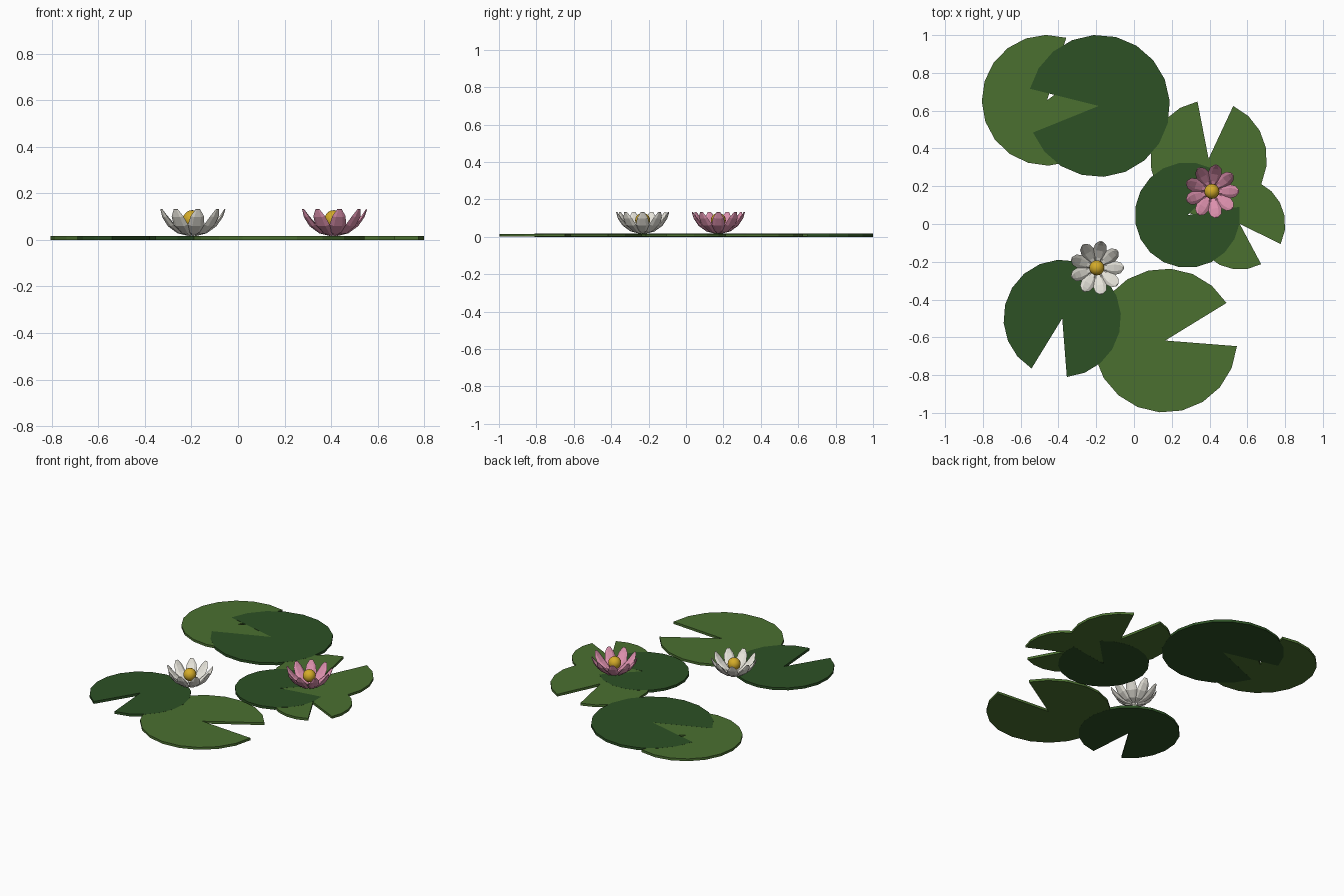
import bpy, bmesh, math
from mathutils import Vector

if "Cube" in bpy.data.objects:
    bpy.data.objects.remove(bpy.data.objects["Cube"])


def material(name, rgb):
    m = bpy.data.materials.new(name)
    m.diffuse_color = (*rgb, 1)
    m.use_nodes = True
    m.node_tree.nodes["Principled BSDF"].inputs["Base Color"].default_value = m.diffuse_color
    return m


LIGHT = material("light leaf green", (0.070, 0.160, 0.030))
DARK = material("dark leaf green", (0.026, 0.082, 0.018))
WHITE = material("petal white", (0.80, 0.78, 0.71))
PINK = material("petal pink", (0.72, 0.28, 0.42))
YELLOW = material("pollen yellow", (0.66, 0.41, 0.022))


def finish(bm, name, mat):
    bmesh.ops.recalc_face_normals(bm, faces=bm.faces)
    mesh = bpy.data.meshes.new(name)
    bm.to_mesh(mesh)
    bm.free()
    mesh.materials.append(mat)
    ob = bpy.data.objects.new(name, mesh)
    bpy.context.collection.objects.link(ob)
    return ob


# Lily pad: a thin disc of 18 rim steps with a 36 degree wedge left open
def lily_pad(name, x, y, r, notch_end, mat, z0, z1):
    bm = bmesh.new()
    centre = bm.verts.new((x, y, z0))
    rim = []
    for i in range(19):
        a = math.radians(notch_end + 18 * i)
        rim.append(bm.verts.new((x + r * math.cos(a), y + r * math.sin(a), z0)))
    faces = [bm.faces.new((centre, p, q)) for p, q in zip(rim, rim[1:])]
    ext = bmesh.ops.extrude_face_region(bm, geom=faces)
    for v in ext["geom"]:
        if isinstance(v, bmesh.types.BMVert):
            v.co.z = z1
    # keep the lower side closed
    if not any(f.calc_center_median().z < z0 + 1e-5 for f in bm.faces):
        for p, q in zip(rim, rim[1:]):
            bm.faces.new((centre, q, p))
    finish(bm, name, mat)


for name, x, y, r, notch_end in [
        ("light_pad_back", -0.46, 0.655, 0.346, 73),
        ("light_pad_right", 0.395, 0.345, 0.309, 101),
        ("light_pad_small", 0.56, 0.0, 0.241, -26),
        ("light_pad_front", 0.165, -0.617, 0.381, 31.5)]:
    lily_pad(name, x, y, r, notch_end, LIGHT, 0.0004, 0.0162)

for name, x, y, r, notch_end in [
        ("dark_pad_back", -0.186, 0.625, 0.376, 202),
        ("dark_pad_middle", 0.283, 0.047, 0.279, 45),
        ("dark_pad_front", -0.38, -0.50, 0.311, 274.5)]:
    lily_pad(name, x, y, r, notch_end, DARK, 0.0, 0.0166)

# Petal spine stations: radius, height, half width, half thickness
SPINE = [(0.018, 0.022, 0.010, 0.005), (0.058, 0.036, 0.026, 0.010),
         (0.098, 0.066, 0.036, 0.011), (0.126, 0.102, 0.029, 0.008),
         (0.141, 0.132, 0.010, 0.003)]


# Petals: nine faceted, upward curving lofts around the flower centre
def petals(name, cx, cy, mat, count=9):
    bm = bmesh.new()
    for k in range(count):
        a = math.tau * k / count
        out = Vector((math.cos(a), math.sin(a), 0))
        side = Vector((-math.sin(a), math.cos(a), 0))
        rings = []
        for i, (r, z, w, t) in enumerate(SPINE):
            lo, hi = SPINE[max(i - 1, 0)], SPINE[min(i + 1, len(SPINE) - 1)]
            along = (out * (hi[0] - lo[0]) + Vector((0, 0, hi[1] - lo[1]))).normalized()
            normal = along.cross(side)
            mid = Vector((cx, cy, z)) + out * r
            rings.append([bm.verts.new(mid + side * w * math.cos(b) + normal * t * math.sin(b))
                          for b in (math.tau * j / 6 for j in range(6))])
        for p, q in zip(rings, rings[1:]):
            for j in range(6):
                n = (j + 1) % 6
                bm.faces.new((p[j], p[n], q[n], q[j]))
        bm.faces.new(rings[0])
        bm.faces.new(rings[-1])
    finish(bm, name, mat)


# Flower heart: a round yellow ball
def heart(name, cx, cy):
    bm = bmesh.new()
    bmesh.ops.create_uvsphere(bm, u_segments=16, v_segments=10, radius=0.04)
    bmesh.ops.translate(bm, verts=bm.verts, vec=(cx, cy, 0.088))
    for f in bm.faces:
        f.smooth = True
    finish(bm, name, YELLOW)


for label, cx, cy, mat in [("white", -0.197, -0.232, WHITE), ("pink", 0.412, 0.173, PINK)]:
    petals(label + "_flower_petals", cx, cy, mat)
    heart(label + "_flower_heart", cx, cy)
